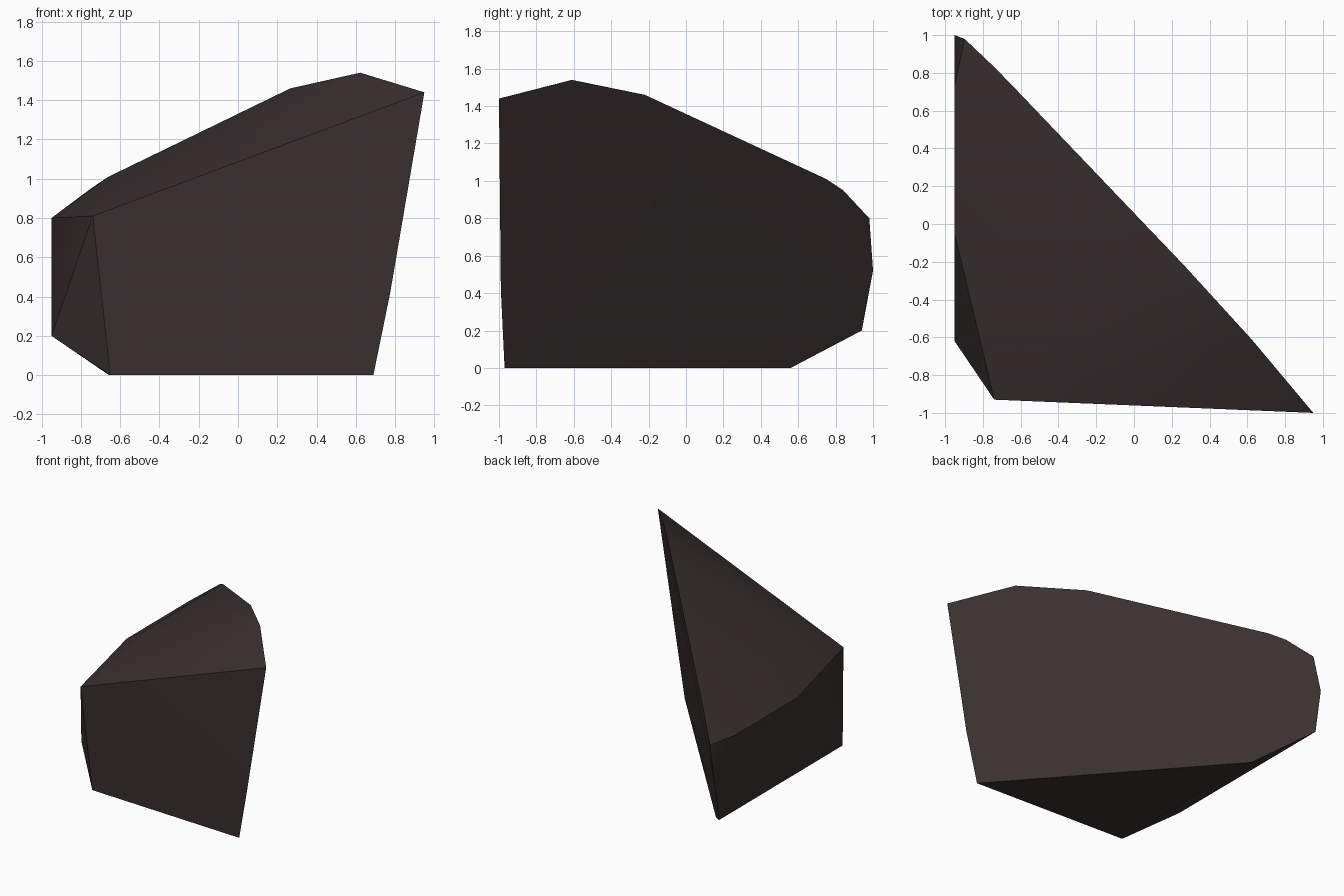
import bpy, bmesh, math

if "Cube" in bpy.data.objects:
    bpy.data.objects.remove(bpy.data.objects["Cube"])

# Stone shard: a convex chunk with one big flat split face on its right/back side
def split_x(y, z):
    """x position of the flat split face at a given y, z."""
    return -0.164 - 0.88 * y + 0.162 * z

# outline of the split face, seen from the right (y, z)
split_outline = [(-1.0, 1.44), (-0.61, 1.54), (-0.22, 1.46), (0.75, 1.01),
                 (0.84, 0.95), (0.98, 0.80), (1.0, 0.52), (0.94, 0.20),
                 (0.56, 0.0), (-0.97, 0.0), (-0.99, 0.42)]
points = [(max(split_x(y, z), -0.95), y, z) for y, z in split_outline]

# corners of the front, left and top sides
points += [(-0.74, -0.93, 0.81), (-0.65, -0.91, 0.0), (-0.95, -0.62, 0.20),
           (-0.95, -0.05, 0.80), (-0.95, 0.73, 0.80), (-0.66, -0.22, 1.01)]

bm = bmesh.new()
for p in points:
    bm.verts.new(p)
res = bmesh.ops.convex_hull(bm, input=bm.verts[:])
loose = [v for v in bm.verts if not v.link_faces]
bmesh.ops.delete(bm, geom=loose, context='VERTS')
bmesh.ops.dissolve_limit(bm, angle_limit=math.radians(1.0),
                         verts=bm.verts[:], edges=bm.edges[:])
bmesh.ops.recalc_face_normals(bm, faces=bm.faces[:])

mesh = bpy.data.meshes.new("stone_shard")
bm.to_mesh(mesh)
bm.free()
shard = bpy.data.objects.new("stone_shard", mesh)
bpy.context.collection.objects.link(shard)

# dark brown stone
mat = bpy.data.materials.new("dark_brown_stone")
mat.diffuse_color = (0.042, 0.029, 0.029, 1.0)
mat.use_nodes = True
mat.node_tree.nodes["Principled BSDF"].inputs["Base Color"].default_value = mat.diffuse_color
mesh.materials.append(mat)

# soft shading over the gentle facets, sharp edges kept
bpy.context.view_layer.objects.active = shard
shard.select_set(True)
bpy.ops.object.shade_smooth_by_angle(angle=math.radians(30))
